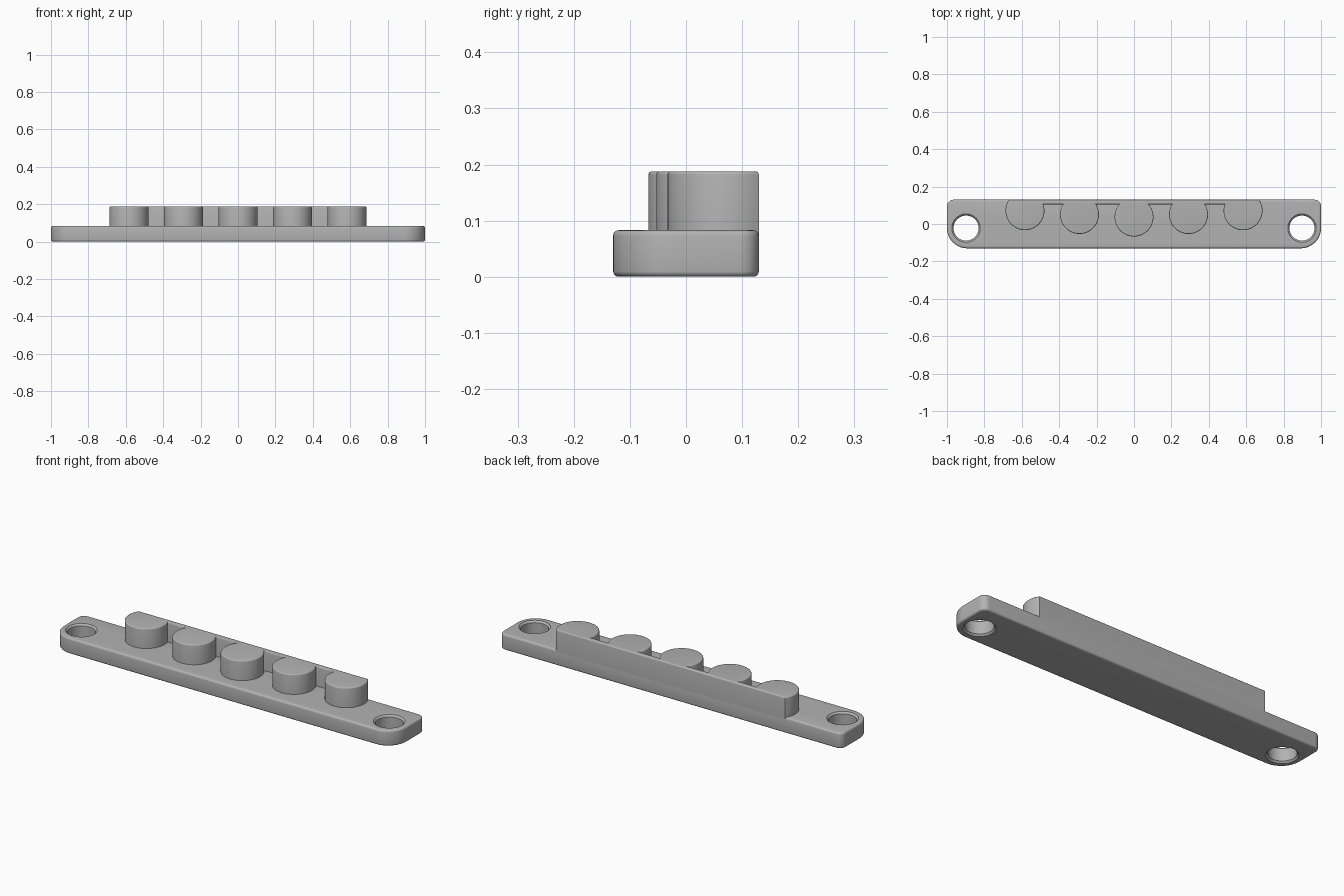
import bpy, bmesh
from math import sin, cos, asin, pi

if "Cube" in bpy.data.objects:
    bpy.data.objects.remove(bpy.data.objects["Cube"], do_unlink=True)

BACK = 0.13
PLATE_TOP, TOP = 0.083, 0.188
FILLET = 0.01
HOLE_X, HOLE_Y = 0.898, -0.022

grey = bpy.data.materials.new("plain grey")
grey.use_nodes = True
colour = (0.45, 0.45, 0.45, 1)
grey.diffuse_color = colour
grey.node_tree.nodes["Principled BSDF"].inputs["Base Color"].default_value = colour


def arc(cx, cy, r, start, end, steps):
    """Points along an arc, both ends included."""
    angles = [start + (end - start) * i / steps for i in range(steps + 1)]
    return [(cx + r * cos(a), cy + r * sin(a)) for a in angles]


def prism(name, outline, z0, z1, round_bottom):
    """Extrude a counter-clockwise outline and round its rims."""
    bm = bmesh.new()
    base = bm.faces.new([bm.verts.new((x, y, z0)) for x, y in outline])
    top = bmesh.ops.extrude_face_region(bm, geom=[base], use_keep_orig=True)
    lifted = [v for v in top["geom"] if isinstance(v, bmesh.types.BMVert)]
    bmesh.ops.translate(bm, vec=(0, 0, z1 - z0), verts=lifted)
    bmesh.ops.recalc_face_normals(bm, faces=bm.faces)
    heights = (z0, z1) if round_bottom else (z1,)
    rims = [e for e in bm.edges
            if any(all(abs(v.co.z - h) < 1e-5 for v in e.verts) for h in heights)]
    bmesh.ops.bevel(bm, geom=rims, offset=FILLET, segments=4, profile=0.5,
                    affect='EDGES', clamp_overlap=True)
    return finish(name, bm)


def finish(name, bm):
    mesh = bpy.data.meshes.new(name)
    bm.to_mesh(mesh)
    bm.free()
    mesh.materials.append(grey)
    obj = bpy.data.objects.new(name, mesh)
    bpy.context.collection.objects.link(obj)
    return obj


def activate(obj):
    bpy.ops.object.select_all(action='DESELECT')
    obj.select_set(True)
    bpy.context.view_layer.objects.active = obj


# Base plate: large front corners around the holes, small back corners
big, small = 0.108, 0.035
outline = (arc(1 - big, -BACK + big, big, -pi / 2, 0, 14)
           + arc(1 - small, BACK - small, small, 0, pi / 2, 8))
outline += [(-x, y) for x, y in reversed(outline)]
plate = prism("base_plate", outline, 0, PLATE_TOP, True)

# Screw holes: a lathed cutter flared at both ends
HOLE_R, FLARE = 0.067, 0.009
profile = [(HOLE_R + 2 * FLARE, -FLARE), (HOLE_R, FLARE),
           (HOLE_R, PLATE_TOP - FLARE), (HOLE_R + 2 * FLARE, PLATE_TOP + FLARE)]
for side in (-1, 1):
    bm = bmesh.new()
    rings = [[bm.verts.new((x, y, z)) for x, y in
              arc(side * HOLE_X, HOLE_Y, r, 0, 2 * pi, 48)[:-1]] for r, z in profile]
    for low, high in zip(rings, rings[1:]):
        for i in range(len(low)):
            bm.faces.new((low[i - 1], low[i], high[i], high[i - 1]))
    bm.faces.new(rings[0])
    bm.faces.new(rings[-1])
    bmesh.ops.recalc_face_normals(bm, faces=bm.faces)
    cutter = finish("hole_cutter", bm)
    cutter.hide_render = True
    cut = plate.modifiers.new("hole", 'BOOLEAN')
    cut.operation, cut.solver, cut.object = 'DIFFERENCE', 'EXACT', cutter
    activate(plate)
    bpy.ops.object.modifier_apply(modifier=cut.name)
    bpy.data.objects.remove(cutter, do_unlink=True)

# Raised row: five round pegs joined by a thin wall along the back
PEG_R, WALL_FRONT = 0.104, 0.105
peg_y = {0: 0.037, 1: 0.051, 2: 0.071}
outline = []
for i in range(-2, 3):
    cy = peg_y[abs(i)]
    left = asin(((BACK if i == -2 else WALL_FRONT) - cy) / PEG_R)
    right = asin(((BACK if i == 2 else WALL_FRONT) - cy) / PEG_R)
    outline += arc(i * 0.2915, cy, PEG_R, pi - left, 2 * pi + right, 36)
pegs = prism("peg_row", outline, PLATE_TOP - 0.012, TOP, False)

for obj in (plate, pegs):
    activate(obj)
    bpy.ops.object.shade_smooth_by_angle(angle=0.6)
